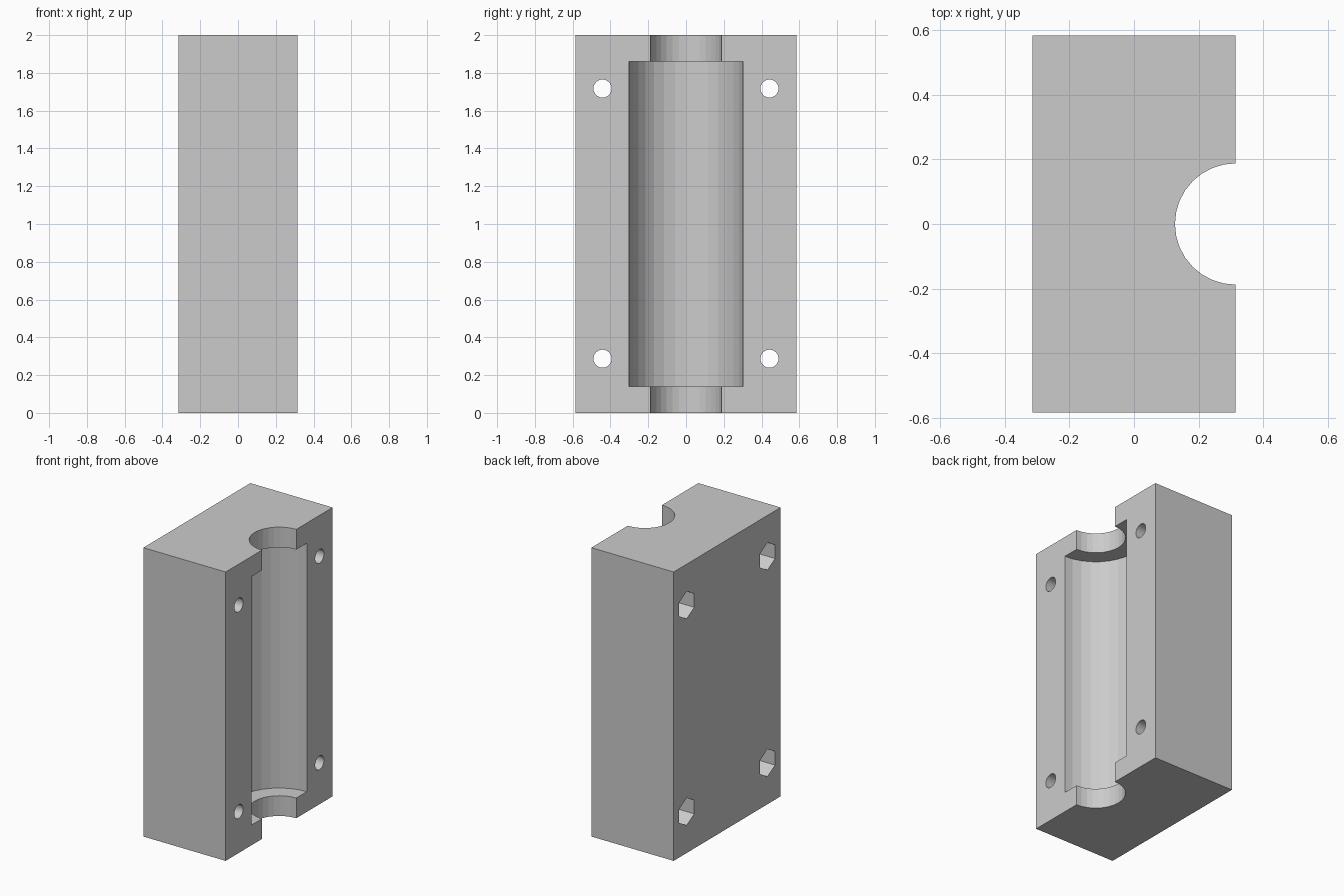
import bpy
from math import pi
from mathutils import Matrix

cube = bpy.data.objects.get("Cube")
if cube:
    bpy.data.objects.remove(cube, do_unlink=True)

HALF_X, HALF_Y, HEIGHT = 0.315, 0.585, 2.0

grey = bpy.data.materials.new("light grey")
grey.use_nodes = True
grey.diffuse_color = (0.6, 0.6, 0.6, 1)
grey.node_tree.nodes["Principled BSDF"].inputs["Base Color"].default_value = (0.6, 0.6, 0.6, 1)

# Solid block
bpy.ops.mesh.primitive_cube_add(size=1, location=(0, 0, HEIGHT / 2))
block = bpy.context.object
block.name = "half_housing_block"
block.data.transform(Matrix.Diagonal((2 * HALF_X, 2 * HALF_Y, HEIGHT, 1)))
block.data.materials.append(grey)


def cut(radius, depth, location, sides, along_x=False):
    """Subtract a prism, standing upright or lying along x."""
    bpy.ops.mesh.primitive_cylinder_add(vertices=sides, radius=radius, depth=depth)
    cutter = bpy.context.object
    cutter.name = "cutter"
    cutter.hide_render = True
    if along_x:
        cutter.data.transform(Matrix.Rotation(pi / 2, 4, "Z") @ Matrix.Rotation(pi / 2, 4, "X"))
    cutter.data.transform(Matrix.Translation(location))
    cutter.data.materials.append(grey)
    bpy.context.view_layer.objects.active = block
    mod = block.modifiers.new("cut", "BOOLEAN")
    mod.operation = "DIFFERENCE"
    mod.solver = "EXACT"
    mod.object = cutter
    bpy.ops.object.modifier_apply(modifier=mod.name)
    bpy.data.objects.remove(cutter, do_unlink=True)


# Narrow end channel, then the wider inner chamber
cut(0.188, HEIGHT + 0.2, (HALF_X, 0, HEIGHT / 2), 32)
cut(0.303, 1.72, (HALF_X, 0, HEIGHT / 2), 32)

# Bolt holes with hexagonal nut pockets on the outer face
POCKET = 0.14
for y in (-0.442, 0.442):
    for z in (0.287, 1.717):
        cut(0.048, 1, (0, y, z), 24, along_x=True)
        cut(0.095, 2 * POCKET, (-HALF_X, y, z), 6, along_x=True)

# Crisp machined faces
for face in block.data.polygons:
    face.use_smooth = False
